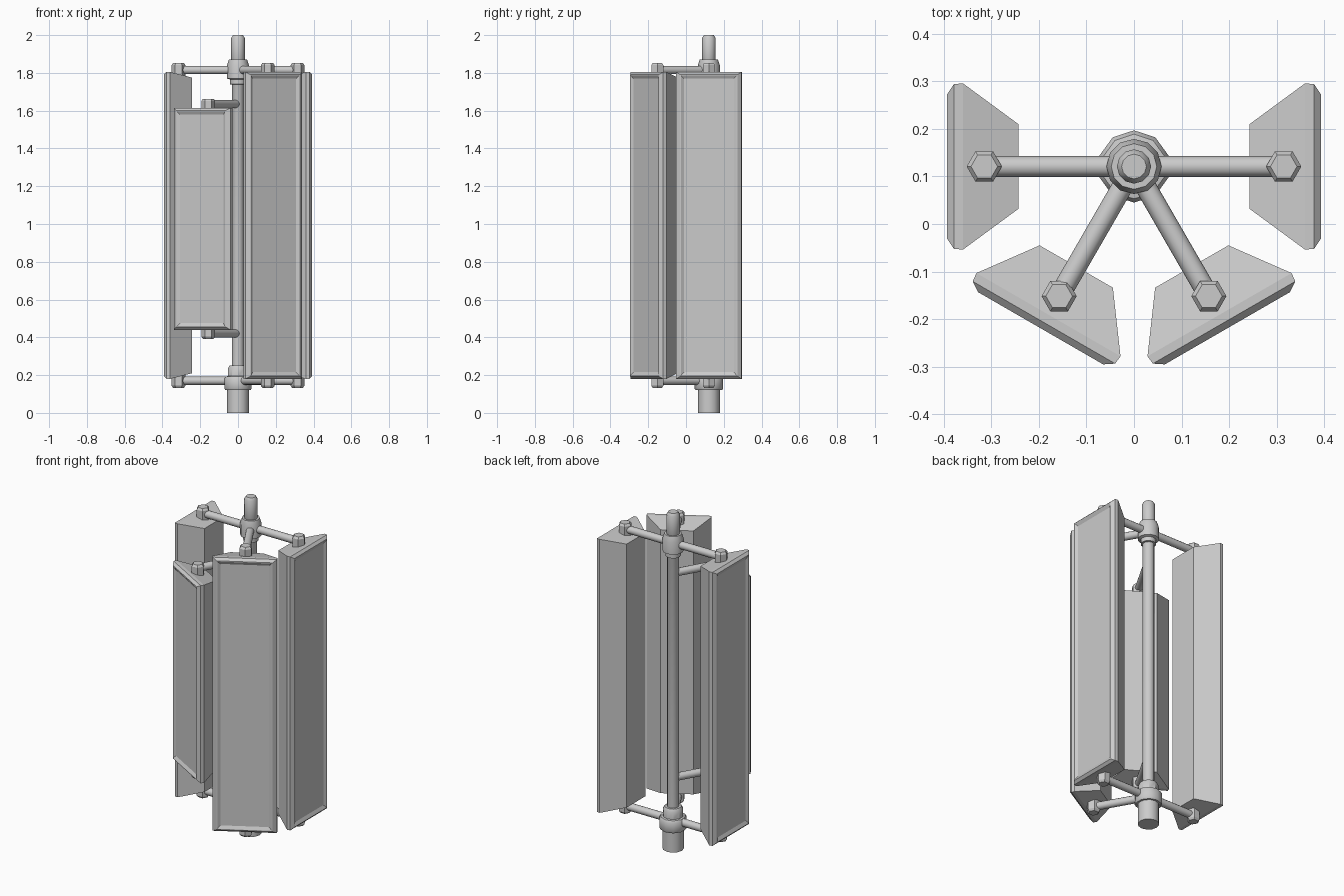
import bpy, bmesh
from math import cos, sin, pi, radians
from mathutils import Vector, Matrix

if "Cube" in bpy.data.objects:
    bpy.data.objects.remove(bpy.data.objects["Cube"])

POLE = Vector((0, 0.121, 0))


def finish(name, bm, angle=35):
    bmesh.ops.recalc_face_normals(bm, faces=bm.faces)
    me = bpy.data.meshes.new(name)
    bm.to_mesh(me)
    bm.free()
    ob = bpy.data.objects.new(name, me)
    bpy.context.collection.objects.link(ob)
    if angle:
        bpy.ops.object.select_all(action='DESELECT')
        ob.select_set(True)
        bpy.context.view_layer.objects.active = ob
        bpy.ops.object.shade_smooth_by_angle(angle=radians(angle))
    return ob


def loft(name, rings, matrix, angle=35):
    """Skin a list of equal-length point rings and cap both ends."""
    bm = bmesh.new()
    loops = [[bm.verts.new(matrix @ Vector(p)) for p in ring] for ring in rings]
    n = len(loops[0])
    for a, b in zip(loops, loops[1:]):
        for i in range(n):
            j = (i + 1) % n
            bm.faces.new((a[i], a[j], b[j], b[i]))
    bm.faces.new(loops[0])
    bm.faces.new(loops[-1])
    return finish(name, bm, angle)


def lathe(name, profile, sides, matrix, start=0.0, angle=40):
    """Turn (radius, height) pairs around the local z axis."""
    rings = [[(r * cos(start + 2 * pi * i / sides), r * sin(start + 2 * pi * i / sides), z)
              for i in range(sides)] for r, z in profile]
    return loft(name, rings, matrix, angle)


# Central mast with stepped foot and collars
at_pole = Matrix.Translation(POLE)
lathe("mast", [(0.032, 0.1), (0.032, 1.86), (0.036, 1.87), (0.036, 1.985), (0.026, 2.0)],
      12, at_pole)
lathe("mast_foot", [(0.058, 0), (0.058, 0.13)], 12, at_pole)
lathe("lower_collar", [(0.07, 0.12), (0.076, 0.13), (0.076, 0.18), (0.068, 0.193),
                       (0.056, 0.195), (0.056, 0.235), (0.046, 0.252), (0.03, 0.252)],
      10, at_pole, pi / 2, 35)
lathe("upper_collar", [(0.03, 1.738), (0.042, 1.74), (0.042, 1.765), (0.058, 1.77),
                       (0.058, 1.84), (0.048, 1.872), (0.03, 1.872)],
      12, at_pole)


def antenna(label, degrees, z0, z1, arm_offset, pin_offset):
    turn = at_pole @ Matrix.Rotation(radians(degrees), 4, 'Z')

    # Panel: tapered back, chamfered front rim, recessed face
    sections = [(0.243, 0.089, 0.03), (0.36, 0.175, 0.0), (0.379, 0.173, 0.0),
                (0.393, 0.152, 0.014), (0.393, 0.147, 0.019), (0.384, 0.132, 0.036)]
    rings = [[(r, -w, z0 + d), (r, w, z0 + d), (r, w, z1 - d), (r, -w, z1 - d)]
             for r, w, d in sections]
    loft(label + "_panel", rings, turn, 0)

    # Arm and hexagonal pin at each end
    for end, z, s in (("upper", z1, 1), ("lower", z0, -1)):
        along = turn @ Matrix.Translation((0, 0, z + s * arm_offset)) @ Matrix.Rotation(pi / 2, 4, 'Y')
        lathe(f"{label}_{end}_arm", [(0.022, 0.0), (0.022, 0.315)], 12, along)
        profile = [(0.037, z - s * 0.05), (0.037, z + s * (pin_offset - 0.012)),
                   (0.028, z + s * pin_offset)]
        lathe(f"{label}_{end}_pin", profile, 6, turn @ Matrix.Translation((0.315, 0, 0)), 0, 0)


antenna("right", 0, 0.18, 1.805, 0.01, 0.048)
antenna("left", 180, 0.18, 1.805, 0.01, 0.048)
antenna("front_right", -60, 0.18, 1.805, 0.01, 0.048)
antenna("front_left", -120, 0.44, 1.615, 0.02, 0.048)
